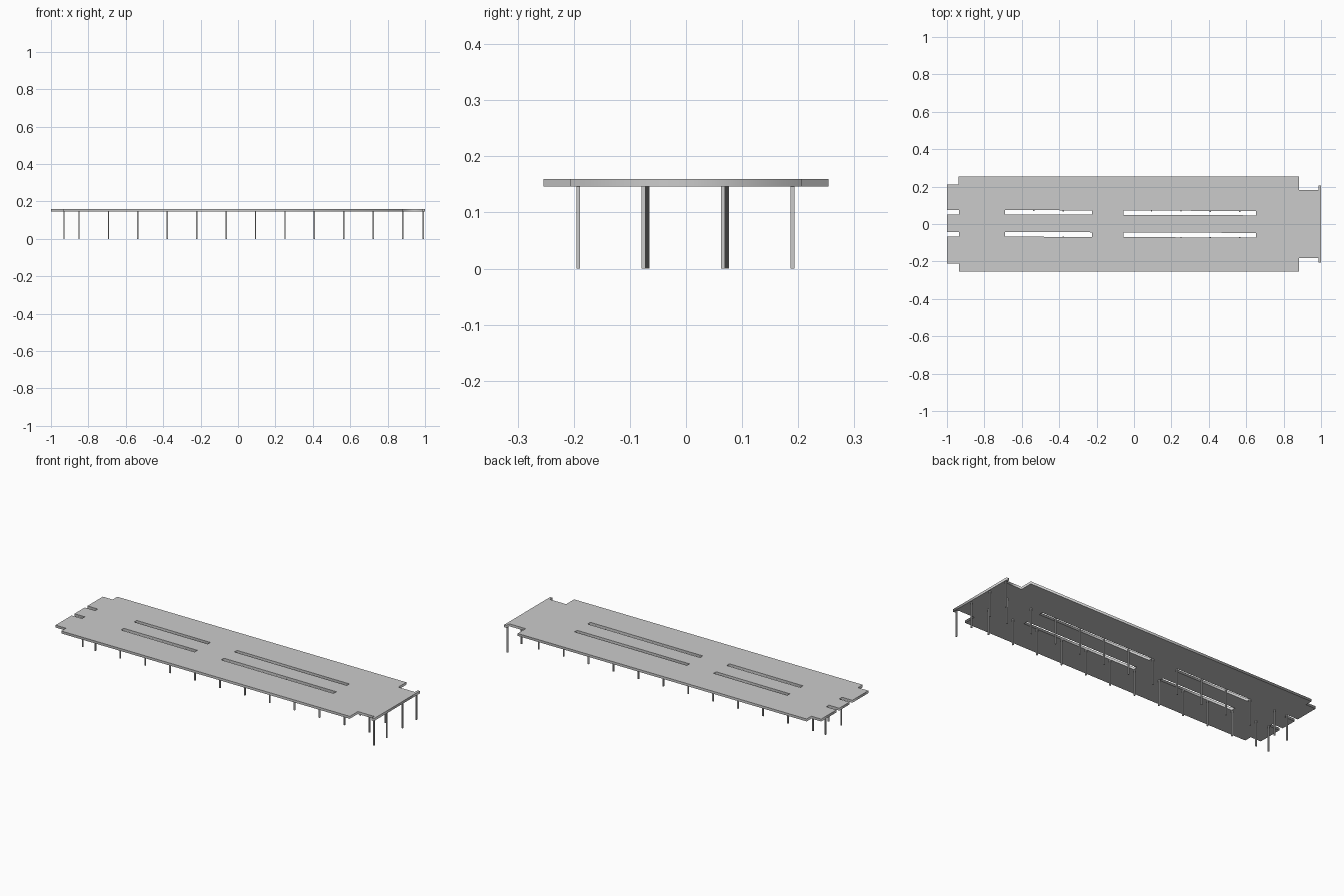
import bpy

if "Cube" in bpy.data.objects:
    bpy.data.objects.remove(bpy.data.objects["Cube"])

SLAB_Z0, SLAB_Z1 = 0.146, 0.16
SKEW = -0.0038  # the inner rows drift very slightly across the deck


def plate(name, loops, z0, z1):
    """Flat plate from an outline plus hole loops, filled as a 2D curve."""
    cu = bpy.data.curves.new(name, 'CURVE')
    cu.dimensions = '2D'
    cu.fill_mode = 'BOTH'
    cu.extrude = (z1 - z0) / 2
    for pts in loops:
        sp = cu.splines.new('POLY')
        sp.points.add(len(pts) - 1)
        for p, (x, y) in zip(sp.points, pts):
            p.co = (x, y, 0, 1)
        sp.use_cyclic_u = True
    ob = bpy.data.objects.new(name, cu)
    bpy.context.collection.objects.link(ob)
    ob.location.z = (z0 + z1) / 2
    bpy.ops.object.select_all(action='DESELECT')
    bpy.context.view_layer.objects.active = ob
    ob.select_set(True)
    bpy.ops.object.convert(target='MESH')
    return bpy.context.object


def column(name, x, y, w=0.007):
    bpy.ops.mesh.primitive_cube_add(size=1, location=(x, y, SLAB_Z0 / 2))
    ob = bpy.context.object
    ob.name = name
    ob.scale = (w, w, SLAB_Z0)


def slot(x0, x1, y0, y1):
    return [(x0, y0 + SKEW * x0), (x1, y0 + SKEW * x1),
            (x1, y1 + SKEW * x1), (x0, y1 + SKEW * x0)]


# Deck: stepped outline with two notches at the left end and four long slots
outline = [
    (-1, -0.212), (-0.935, -0.212), (-0.935, -0.254), (0.882, -0.254),
    (0.882, -0.182), (0.986, -0.182), (0.986, -0.207), (1, -0.207),
    (1, 0.207), (0.986, 0.207), (0.986, 0.182), (0.882, 0.182),
    (0.882, 0.254), (-0.938, 0.254), (-0.938, 0.212), (-1, 0.212),
    (-1, 0.074), (-0.935, 0.074), (-0.935, 0.050), (-1, 0.050),
    (-1, -0.042), (-0.935, -0.042), (-0.935, -0.068), (-1, -0.068),
]
slots = [slot(x0, x1, y0, y1)
         for x0, x1 in ((-0.69, -0.225), (-0.057, 0.653))
         for y0, y1 in ((0.049, 0.072), (-0.070, -0.045))]
plate("deck", [outline] + slots, SLAB_Z0, SLAB_Z1)

# Two long rows of columns under the slots
xs = [-0.93] + [-0.85 + i * 0.1573 for i in range(12)] + [0.99]
for row, y in (("front", -0.072), ("back", 0.070)):
    for i, x in enumerate(xs):
        column(f"{row}_column_{i + 1}", x, y + SKEW * x)

# Outer columns under the crossbar at the right end
for side, y in (("front", -0.192), ("back", 0.190)):
    column(f"end_column_{side}", 0.99, y)
